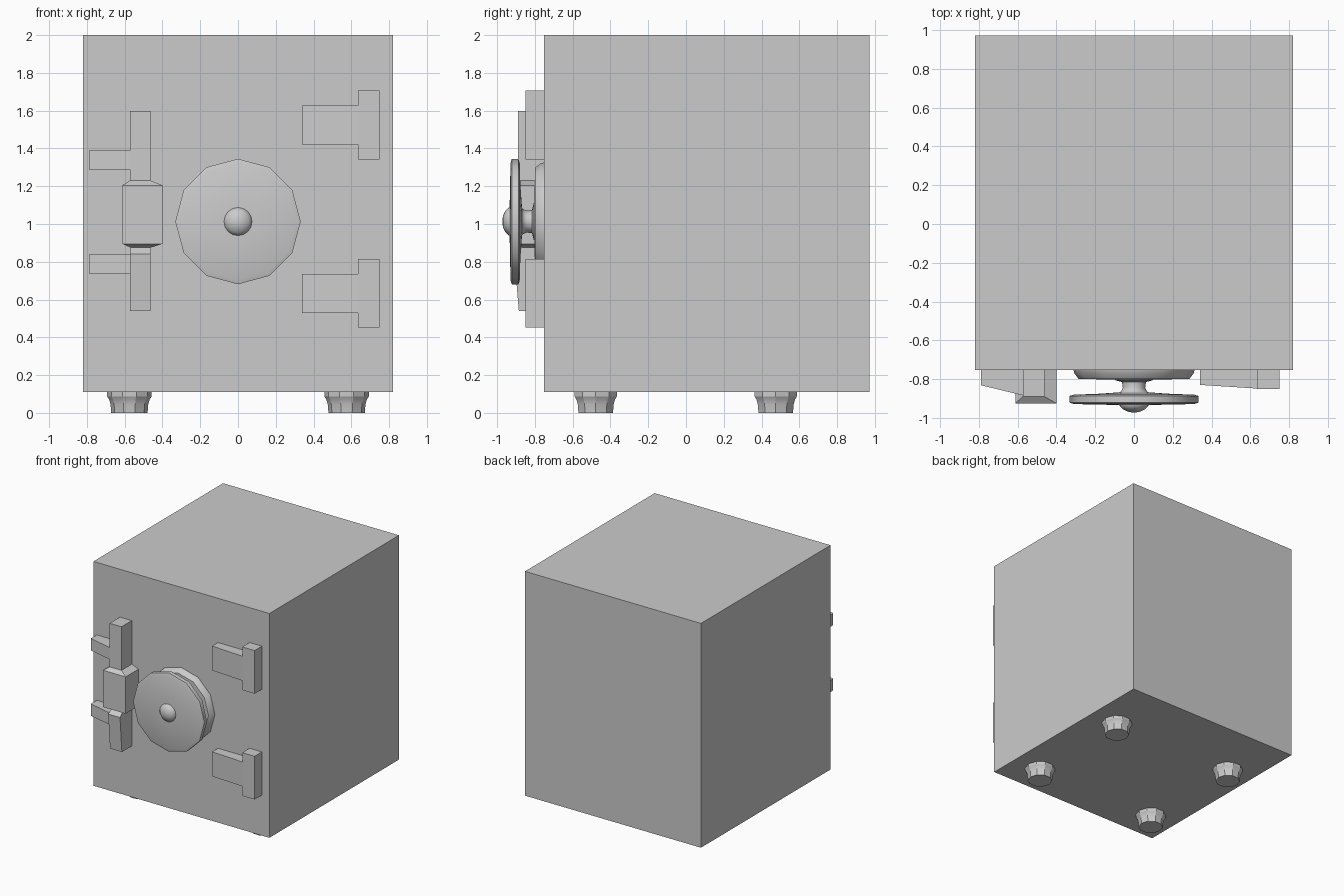
import bpy, bmesh
from math import sin, cos, pi, radians

if "Cube" in bpy.data.objects:
    bpy.data.objects.remove(bpy.data.objects["Cube"])


def finish(name, bm, smooth=None):
    bmesh.ops.recalc_face_normals(bm, faces=bm.faces)
    me = bpy.data.meshes.new(name)
    bm.to_mesh(me)
    bm.free()
    ob = bpy.data.objects.new(name, me)
    bpy.context.collection.objects.link(ob)
    if smooth:
        bpy.ops.object.select_all(action='DESELECT')
        ob.select_set(True)
        bpy.context.view_layer.objects.active = ob
        bpy.ops.object.shade_smooth_by_angle(angle=radians(smooth))
    return ob


def loft(name, rings, smooth=None):
    """Skin rings of equal point count and cap both ends."""
    bm = bmesh.new()
    loops = [[bm.verts.new(p) for p in ring] for ring in rings]
    n = len(loops[0])
    for a, b in zip(loops, loops[1:]):
        for i in range(n):
            j = (i + 1) % n
            bm.faces.new((a[i], a[j], b[j], b[i]))
    bm.faces.new(loops[0])
    bm.faces.new(loops[-1])
    return finish(name, bm, smooth)


def box(name, x0, x1, y0, y1, z0, z1):
    return loft(name, [[(x0, y0, z), (x1, y0, z), (x1, y1, z), (x0, y1, z)] for z in (z0, z1)])


def turned_y(name, cz, profile, sides, smooth):
    """Round part about the y axis; profile holds (radius, y)."""
    ang = [2 * pi * i / sides for i in range(sides)]
    return loft(name, [[(r * cos(a), y, cz + r * sin(a)) for a in ang] for r, y in profile], smooth)


def turned_z(name, cx, cy, profile, sides, smooth):
    ang = [2 * pi * i / sides for i in range(sides)]
    return loft(name, [[(cx + r * cos(a), cy + r * sin(a), z) for a in ang] for r, z in profile], smooth)


def arm(name, x0, x1, y0, y1, z0, z1):
    """Flat arm on the door whose front slopes from y0 at x0 to y1 at x1."""
    return loft(name, [[(x, DOOR, z0), (x, DOOR, z1), (x, y, z1), (x, y, z0)]
                       for x, y in ((x0, y0), (x1, y1))])


DOOR = -0.753

# Cabinet
box("cabinet", -0.82, 0.82, DOOR, 0.972, 0.11, 2.0)

# Feet
for sx in (-1, 1):
    for cy in (-0.478, 0.475):
        turned_z("foot", sx * 0.575, cy,
                 [(0.096, 0), (0.1, 0.045), (0.107, 0.07), (0.118, 0.088), (0.118, 0.112)], 10, 30)

# Hinges: T-shaped outline with a sloping arm
for cz in (0.633, 1.524):
    arm("hinge_arm", 0.34, 0.636, -0.83, -0.849, cz - 0.103, cz + 0.103)
    box("hinge_barrel", 0.635, 0.75, -0.85, DOOR, cz - 0.182, cz + 0.182)

# Latch: vertical bar swelling into a centre block; rows are (z, x0, x1, front y)
rows = [(0.54, -0.573, -0.463, -0.885), (0.84, -0.573, -0.463, -0.91),
        (0.875, -0.568, -0.463, -0.87), (0.895, -0.612, -0.4, -0.925),
        (1.205, -0.612, -0.4, -0.925), (1.23, -0.573, -0.463, -0.89),
        (1.597, -0.573, -0.463, -0.89)]
loft("latch_bar", [[(a, DOOR, z), (a, y, z), (b, y, z), (b, DOOR, z)] for z, a, b, y in rows])

# Latch side tabs
for cz in (0.788, 1.339):
    arm("latch_tab", -0.79, -0.57, -0.832, -0.885, cz - 0.05, cz + 0.05)

# Dial base, spindle, wheel and centre knob
CZ = 1.013
turned_y("dial_base", CZ, [(0.312, DOOR), (0.308, -0.77), (0.285, -0.8), (0.1, -0.802)], 12, 30)
turned_y("spindle", CZ, [(0.1, -0.8), (0.097, -0.806), (0.062, -0.815), (0.058, -0.845),
                         (0.068, -0.865), (0.09, -0.875), (0.09, -0.895)], 12, 40)
turned_y("dial_wheel", CZ, [(0.07, -0.868), (0.2, -0.877), (0.31, -0.88), (0.332, -0.887),
                            (0.332, -0.922), (0.31, -0.929), (0.07, -0.934)], 12, 40)
turned_y("dial_knob", CZ, [(0.076, -0.92), (0.074, -0.938), (0.058, -0.955),
                           (0.033, -0.968), (0.01, -0.972)], 16, 45)
